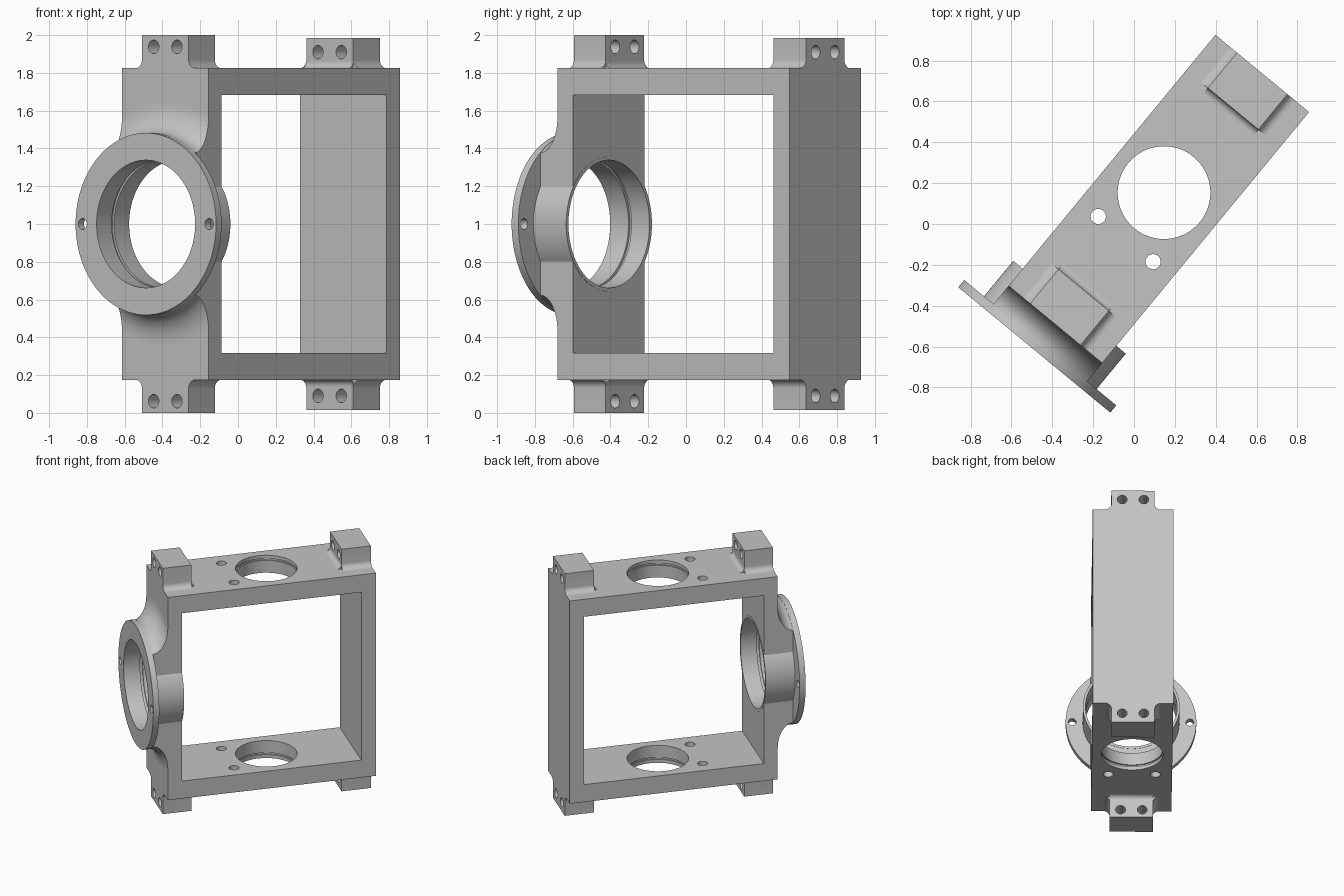
import bpy, bmesh
from math import sin, cos, pi, radians
from mathutils import Matrix, Vector

cube = bpy.data.objects.get("Cube")
if cube:
    bpy.data.objects.remove(cube, do_unlink=True)

grey = bpy.data.materials.new("machined_grey")
grey.use_nodes = True
colour = (0.55, 0.55, 0.55, 1)
grey.diffuse_color = colour
grey.node_tree.nodes["Principled BSDF"].inputs["Base Color"].default_value = colour

# Local frame: x across the bracket, y along it, z up from mid height
PLACE = Matrix.Translation((0.012, -0.01, 1)) @ Matrix.Rotation(radians(-39.5), 4, 'Z')
FRONT, BACK, HALF, TALL = -0.624, 0.968, 0.297, 0.825
INNER_FRONT, INNER_BACK, INNER_TALL = -0.517, 0.857, 0.683


def make(name, bm):
    bmesh.ops.recalc_face_normals(bm, faces=bm.faces)
    mesh = bpy.data.meshes.new(name)
    bm.to_mesh(mesh)
    bm.free()
    mesh.materials.append(grey)
    ob = bpy.data.objects.new(name, mesh)
    bpy.context.collection.objects.link(ob)
    return ob


def box(name, lo, hi):
    bm = bmesh.new()
    lo, hi = Vector(lo), Vector(hi)
    size = Matrix.Diagonal((*(hi - lo), 1))
    bmesh.ops.create_cube(bm, size=1, matrix=Matrix.Translation((lo + hi) / 2) @ size)
    return make(name, bm)


def rod(centre, radius, depth, axis):
    turn = Matrix.Rotation(pi / 2, 4, 'X') if axis == 'Y' else Matrix()
    bm = bmesh.new()
    bmesh.ops.create_cone(bm, cap_ends=True, segments=64, radius1=radius, radius2=radius,
                          depth=depth, matrix=Matrix.Translation(centre) @ turn)
    return make("cutter", bm)


def lathe(name, profile, steps=96):
    """Closed (radius, y) profile turned about the y axis."""
    bm = bmesh.new()
    rings = []
    for i in range(steps):
        a = 2 * pi * i / steps
        rings.append([bm.verts.new((r * cos(a), y, r * sin(a))) for r, y in profile])
    n = len(profile)
    for i in range(steps):
        p, q = rings[i], rings[(i + 1) % steps]
        for j in range(n):
            k = (j + 1) % n
            bm.faces.new((p[j], p[k], q[k], q[j]))
    return make(name, bm)


def prism(name, points, direction):
    bm = bmesh.new()
    face = bm.faces.new([bm.verts.new(p) for p in points])
    new = bmesh.ops.extrude_face_region(bm, geom=[face])["geom"]
    moved = [v for v in new if isinstance(v, bmesh.types.BMVert)]
    bmesh.ops.translate(bm, verts=moved, vec=direction)
    return make(name, bm)


def boolean(ob, tool, operation='DIFFERENCE'):
    mod = ob.modifiers.new("cut", 'BOOLEAN')
    mod.operation, mod.solver, mod.object = operation, 'EXACT', tool
    bpy.context.view_layer.objects.active = ob
    bpy.ops.object.modifier_apply(modifier=mod.name)
    bpy.data.objects.remove(tool, do_unlink=True)


parts = []

# Rectangular frame with window, front bore and plate holes
frame = box("frame", (-HALF, FRONT, -TALL), (HALF, BACK, TALL))
boolean(frame, box("cutter", (-1, INNER_FRONT, -INNER_TALL), (1, INNER_BACK, INNER_TALL)))
boolean(frame, rod((0, FRONT, 0), 0.353, 0.5, 'Y'))
boolean(frame, rod((0, 0.212, 0), 0.227, 3, 'Z'))
for side in (-1, 1):
    boolean(frame, rod((side * 0.174, -0.083, 0), 0.037, 3, 'Z'))
    boolean(frame, rod((0, 0.212, side * 0.79), 0.237, 0.015, 'Z'))
parts.append(frame)

# Round flange and thin bearing boss, with a ring groove in the bore
flange = lathe("flange_and_boss", [
    (0.338, -0.786), (0.482, -0.786), (0.482, -0.74), (0.357, -0.74),
    (0.357, -0.515), (0.338, -0.515), (0.338, -0.64), (0.35, -0.64),
    (0.35, -0.66), (0.338, -0.66)])
for side in (-1, 1):
    boolean(flange, rod((side * 0.434, -0.76, 0), 0.029, 0.3, 'Y'))
parts.append(flange)

# Concave flare from the flange to the front wall, trimmed to the frame width
arc = [(0.64 - 0.16 * cos(t), -0.74 + 0.116 * sin(t))
       for t in (pi / 2 * i / 12 for i in range(13))]
flare = lathe("flange_flare", [(0.354, -0.741)] + arc + [(0.64, -0.61), (0.354, -0.61)])
boolean(flare, box("cutter", (-HALF, -1, -1), (HALF, 0, 1)), 'INTERSECT')
parts.append(flare)


def fillet(edge, base, radius, out):
    """Concave quarter arc from the base plane up to an upright face."""
    return [(edge + out * radius * (1 - sin(t)), base + radius * (1 - cos(t)))
            for t in (pi / 2 * i / 8 for i in range(9))]


# Mounting tabs with two bolt holes and filleted feet, on top and bottom
for where, y0, y1, top, hole, inner, out in (
        ("front", FRONT, -0.406, 1.0, 0.938, -0.406, 1),
        ("back", 0.744, BACK, 0.985, 0.91, 0.744, -1)):
    for level, s in (("top", 1), ("bottom", -1)):
        left = [(-0.205, TALL - 0.02)] + fillet(-0.16, TALL, 0.045, -1) + [(-0.16, top)]
        outline = left + [(-x, z) for x, z in reversed(left)]
        tab = prism(f"{where}_{level}_tab", [(x, y0, s * z) for x, z in outline],
                    (0, y1 - y0, 0))
        for side in (-1, 1):
            boolean(tab, rod((side * 0.08, (y0 + y1) / 2, s * hole), 0.036, 0.5, 'Y'))
        foot = [(inner + out * 0.035, TALL - 0.02)] + fillet(inner, TALL, 0.035, out)
        foot += [(inner - out * 0.02, TALL + 0.035), (inner - out * 0.02, TALL - 0.02)]
        strip = prism(f"{where}_{level}_tab_foot", [(-0.16, y, s * z) for y, z in foot],
                      (0.32, 0, 0))
        parts += [tab, strip]

# Stand the bracket in place and shade curved faces smooth
bpy.ops.object.select_all(action='DESELECT')
for ob in parts:
    ob.data.transform(PLACE)
    ob.select_set(True)
bpy.context.view_layer.objects.active = frame
bpy.ops.object.shade_smooth_by_angle(angle=radians(30))
